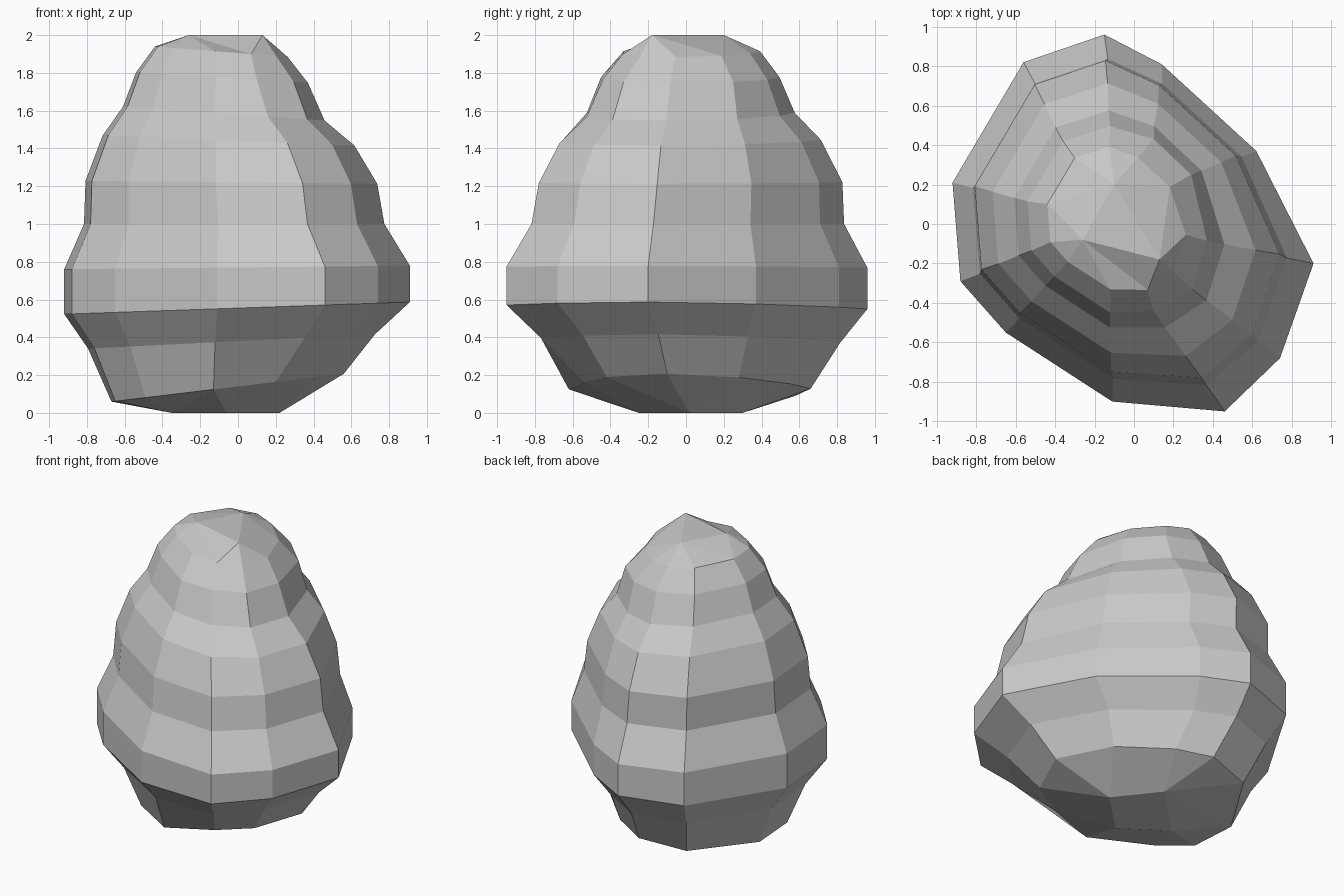
import bpy
import bmesh

default = bpy.data.objects.get("Cube")
if default:
    bpy.data.objects.remove(default, do_unlink=True)

# Stone material
stone = bpy.data.materials.new("stone_grey")
stone.use_nodes = True
colour = (0.58, 0.58, 0.58, 1)
stone.diffuse_color = colour
stone.node_tree.nodes["Principled BSDF"].inputs["Base Color"].default_value = colour

# Plan outlines: foot, widest level, and the rounder crown
foot = [(0.56, -0.1), (0.4, 0.28), (0.12, 0.55), (-0.1, 0.66),
        (-0.41, 0.58), (-0.67, 0.15), (-0.65, -0.18), (-0.49, -0.36),
        (-0.13, -0.62), (0.2, -0.54), (0.42, -0.42)]
belly = [(0.91, -0.2), (0.62, 0.37), (0.14, 0.81), (-0.15, 0.96),
         (-0.56, 0.82), (-0.92, 0.21), (-0.88, -0.29), (-0.65, -0.55),
         (-0.11, -0.9), (0.46, -0.95), (0.74, -0.68)]
crown = [(0.9, -0.19), (0.74, 0.48), (0.36, 0.84), (-0.08, 0.97),
         (-0.56, 0.82), (-0.92, 0.21), (-0.88, -0.29), (-0.65, -0.55),
         (-0.08, -0.92), (0.36, -0.9), (0.75, -0.68)]

# Levels: height, scale, centre x, centre y, tilt along x, crown blend
levels = [(0.38, 0.83, -0.03, 0.02, 0.05, 0),
          (0.555, 1.0, 0, 0, 0.035, 0),
          (0.77, 1.0, 0, 0, 0.01, 0),
          (1.0, 0.87, -0.015, 0, 0, 0.2),
          (1.22, 0.845, -0.03, 0.015, -0.01, 0.2),
          (1.44, 0.73, -0.045, 0.01, -0.04, 0.4),
          (1.58, 0.585, -0.07, 0.01, -0.07, 0.7),
          (1.77, 0.5, -0.08, 0.01, -0.06, 1),
          (1.905, 0.385, -0.085, 0.02, -0.08, 0.6)]

bm = bmesh.new()


def make_ring(points, z, tilt):
    return [bm.verts.new((x, y, z + tilt * x)) for x, y in points]


def bridge(a, b):
    for i in range(len(a)):
        j = (i + 1) % len(a)
        bm.faces.new((a[i], a[j], b[j], b[i]))


# Stacked faceted bands
rings = [make_ring(foot, 0.14, 0.12)]
for z, s, cx, cy, tilt, t in levels:
    points = [((x + (u - x) * t) * s + cx, (y + (v - y) * t) * s + cy)
              for (x, y), (u, v) in zip(belly, crown)]
    rings.append(make_ring(points, z, tilt))
for low, high in zip(rings, rings[1:]):
    bridge(low, high)


def cap(ring, corners, z):
    """Close a ring onto a small flat polygon, joining nearest corners."""
    tips = [bm.verts.new((x, y, z)) for x, y in corners]
    near = [min(range(len(tips)), key=lambda k: (tips[k].co.xy - v.co.xy).length)
            for v in ring]
    for i, v in enumerate(ring):
        j = (i + 1) % len(ring)
        bm.faces.new((v, ring[j], tips[near[i]]))
        if near[i] != near[j]:
            bm.faces.new((ring[j], tips[near[j]], tips[near[i]]))
    bm.faces.new(tips)


# Crown and base
cap(rings[-1], [(0.13, -0.18), (-0.1, 0.2), (-0.26, -0.08)], 2)
cap(rings[0], [(0.22, 0.02), (0, 0.3), (-0.35, -0.05), (-0.06, -0.25)], 0)

bmesh.ops.recalc_face_normals(bm, faces=bm.faces)
mesh = bpy.data.meshes.new("boulder")
bm.to_mesh(mesh)
bm.free()
mesh.materials.append(stone)
boulder = bpy.data.objects.new("boulder", mesh)
bpy.context.collection.objects.link(boulder)
